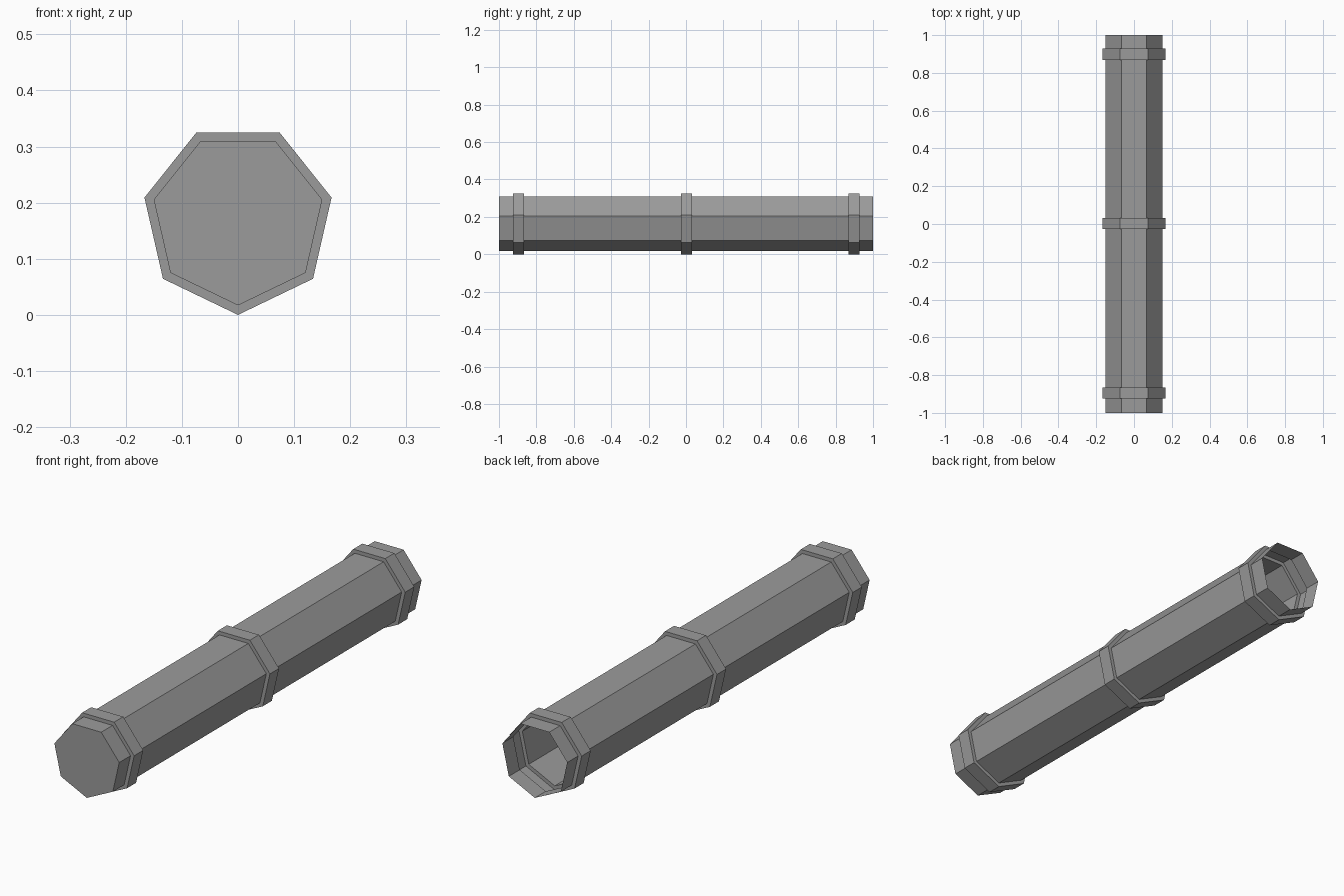
import bpy, bmesh, math

if "Cube" in bpy.data.objects:
    bpy.data.objects.remove(bpy.data.objects["Cube"], do_unlink=True)

SIDES = 7
PIPE_R, BAND_R = 0.154, 0.171
BAND_HALF = 0.03
BAND_CENTRES = (-0.895, 0.003, 0.898)

grey = bpy.data.materials.new("pipe_grey")
grey.use_nodes = True
colour = (0.33, 0.33, 0.33, 1)
grey.diffuse_color = colour
grey.node_tree.nodes["Principled BSDF"].inputs["Base Color"].default_value = colour

# Lengthwise profile: the wall steps out at each raised band
profile = [(-1, PIPE_R)]
for c in BAND_CENTRES:
    a, b = c - BAND_HALF, c + BAND_HALF
    profile += [(a, PIPE_R), (a, BAND_R), (b, BAND_R), (b, PIPE_R)]
profile.append((1, PIPE_R))


def ring(bm, y, r):
    """Seven-sided loop with one corner pointing down."""
    angles = [math.tau * i / SIDES for i in range(SIDES)]
    return [bm.verts.new((r * math.sin(t), y, BAND_R - r * math.cos(t))) for t in angles]


# Single-walled pipe, closed at the front and open at the back
bm = bmesh.new()
rings = [ring(bm, y, r) for y, r in profile]
for lower, upper in zip(rings, rings[1:]):
    for i in range(SIDES):
        j = (i + 1) % SIDES
        bm.faces.new((lower[i], upper[i], upper[j], lower[j]))
bm.faces.new(rings[0])
bmesh.ops.recalc_face_normals(bm, faces=bm.faces)

mesh = bpy.data.meshes.new("banded_pipe")
bm.to_mesh(mesh)
bm.free()
mesh.materials.append(grey)
bpy.context.collection.objects.link(bpy.data.objects.new("banded_pipe", mesh))
